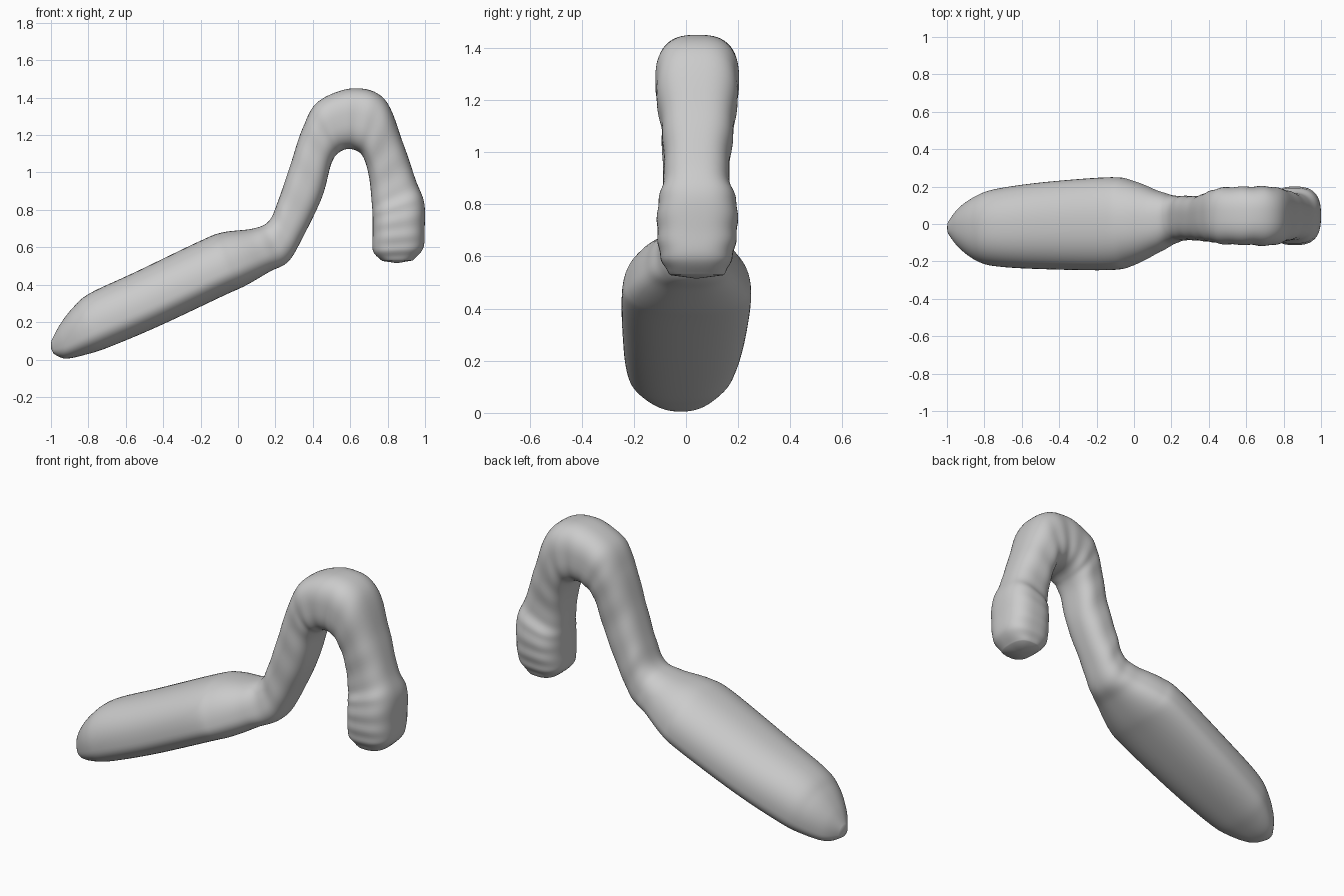
import bpy, bmesh, math
from mathutils import Vector

if "Cube" in bpy.data.objects:
    bpy.data.objects.remove(bpy.data.objects["Cube"])

# Stations along the form: outer x,z / inner x,z / y min, y max
STATIONS = [
    (-0.998, 0.10, -0.985, 0.03, -0.055, 0.015),
    (-0.95, 0.19, -0.92, 0.005, -0.13, 0.09),
    (-0.88, 0.28, -0.80, 0.03, -0.20, 0.155),
    (-0.79, 0.355, -0.68, 0.07, -0.228, 0.19),
    (-0.55, 0.467, -0.42, 0.18, -0.242, 0.225),
    (-0.20, 0.635, -0.08, 0.34, -0.246, 0.25),
    (-0.08, 0.68, 0.04, 0.395, -0.22, 0.23),
    (0.08, 0.70, 0.17, 0.47, -0.15, 0.175),
    (0.165, 0.74, 0.27, 0.525, -0.10, 0.15),
    (0.215, 0.85, 0.35, 0.66, -0.085, 0.15),
    (0.28, 1.04, 0.45, 0.87, -0.09, 0.15),
    (0.345, 1.235, 0.50, 1.05, -0.095, 0.175),
    (0.43, 1.38, 0.545, 1.11, -0.108, 0.195),
    (0.62, 1.45, 0.605, 1.125, -0.112, 0.20),
    (0.785, 1.39, 0.665, 1.09, -0.115, 0.20),
    (0.885, 1.15, 0.70, 0.98, -0.09, 0.18),
    (0.95, 0.96, 0.715, 0.84, -0.085, 0.165),
    (0.995, 0.84, 0.72, 0.76, -0.107, 0.195),
    (0.998, 0.70, 0.72, 0.67, -0.11, 0.195),
    (0.99, 0.595, 0.722, 0.58, -0.095, 0.175),
    (0.935, 0.53, 0.77, 0.527, -0.06, 0.145),
]
SUB, SEG = 8, 64


def spline(i, t):
    """Smooth interpolation between stations i and i+1."""
    n = len(STATIONS)
    rows = [STATIONS[min(max(k, 0), n - 1)] for k in (i - 1, i, i + 1, i + 2)]
    return [0.5 * (2 * b + (c - a) * t + (2 * a - 5 * b + 4 * c - d) * t * t
                   + (3 * b - a - 3 * c + d) * t ** 3)
            for a, b, c, d in zip(*rows)]


def sgn_pow(v, e):
    return math.copysign(abs(v) ** e, v)


def ring(bm, s, u):
    """Rounded cross-section; the blade is widest low down, the arm is even."""
    outer, inner = Vector((s[0], 0, s[1])), Vector((s[2], 0, s[3]))
    arm = min(max((u - 6) / 3, 0), 1)
    split = 0.36 + 0.14 * arm
    e = 2 / (2.3 + 0.4 * arm)
    yc, hw = (s[4] + s[5]) / 2, (s[5] - s[4]) / 2
    # faint folds along the arm
    hw *= 1 + 0.014 * arm * math.sin(u * 8)
    verts = []
    for k in range(SEG):
        a = 2 * math.pi * k / SEG
        c, h = sgn_pow(math.cos(a), e), sgn_pow(math.sin(a), e)
        f = split + h * (1 - split if h > 0 else split)
        p = inner.lerp(outer, f)
        verts.append(bm.verts.new((p.x, yc + hw * c, p.z)))
    return verts


bm = bmesh.new()
rings = []
last = len(STATIONS) - 1
for i in range(last):
    for j in range(SUB):
        rings.append(ring(bm, spline(i, j / SUB), i + j / SUB))
rings.append(ring(bm, STATIONS[-1], last))
for r0, r1 in zip(rings, rings[1:]):
    for k in range(SEG):
        m = (k + 1) % SEG
        bm.faces.new((r0[k], r0[m], r1[m], r1[k]))

# Rounded end caps
for r, tip in ((rings[0], (-1.0, -0.02, 0.06)), (rings[-1], (0.85, 0.04, 0.515))):
    t = bm.verts.new(tip)
    for k in range(SEG):
        bm.faces.new((r[k], r[(k + 1) % SEG], t))
bmesh.ops.recalc_face_normals(bm, faces=bm.faces)
for f in bm.faces:
    f.smooth = True

mesh = bpy.data.meshes.new("paddle_with_bent_arm")
bm.to_mesh(mesh)
bm.free()
obj = bpy.data.objects.new("paddle_with_bent_arm", mesh)
bpy.context.collection.objects.link(obj)

grey = bpy.data.materials.new("light grey")
grey.diffuse_color = (0.6, 0.6, 0.6, 1)
grey.use_nodes = True
grey.node_tree.nodes["Principled BSDF"].inputs["Base Color"].default_value = grey.diffuse_color
mesh.materials.append(grey)
